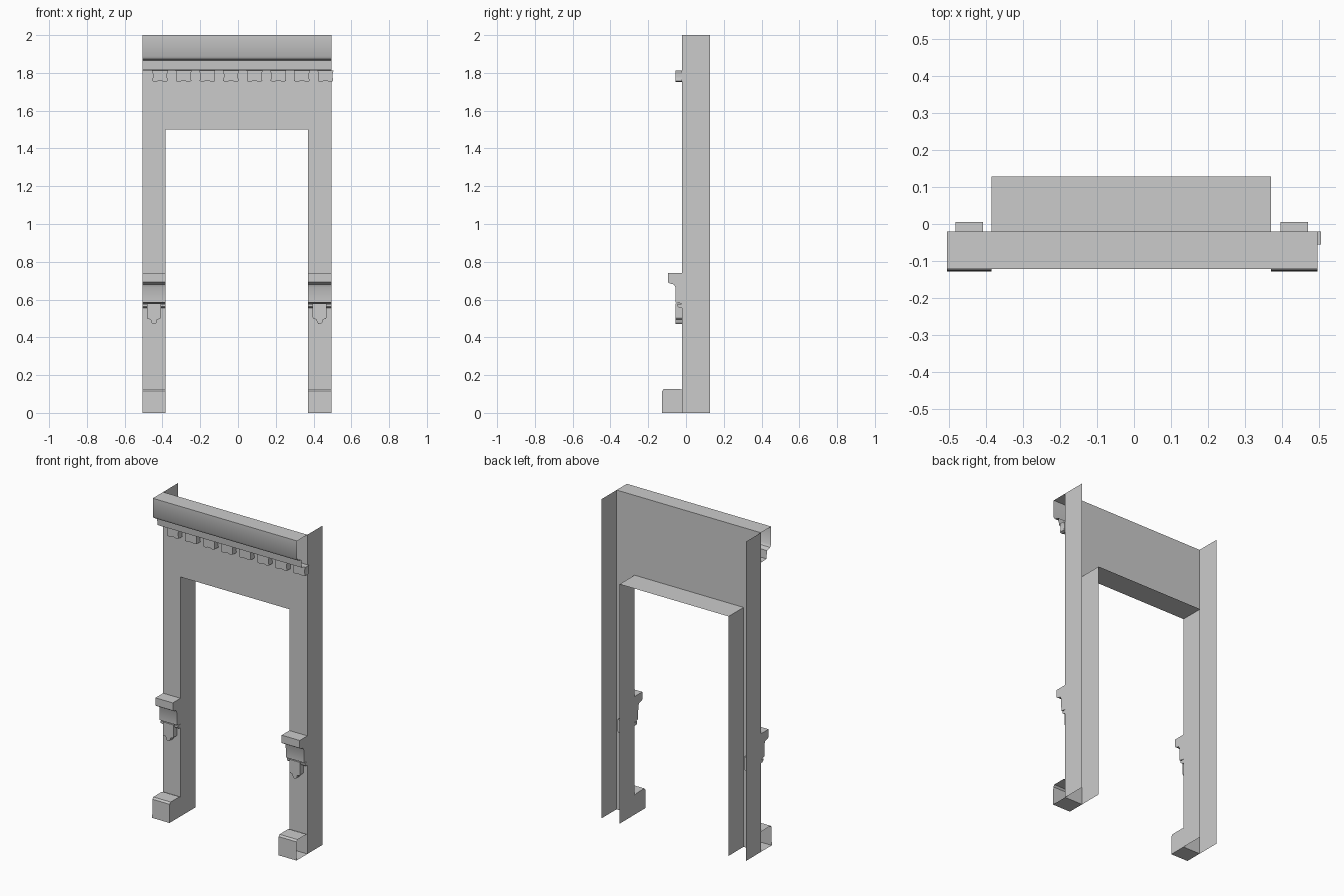
import bpy, bmesh

if "Cube" in bpy.data.objects:
    bpy.data.objects.remove(bpy.data.objects["Cube"])

L, R = -0.505, 0.495            # outer edges of the frame
IL, IR = -0.385, 0.37           # edges of the opening
FRONT, BACK, TOP, HEAD = -0.02, 0.128, 2.0, 1.5


def make(name, faces, smooth=False):
    """Build one mesh object from a list of polygons."""
    bm = bmesh.new()
    for f in faces:
        bm.faces.new([bm.verts.new(p) for p in f])
    bmesh.ops.remove_doubles(bm, verts=bm.verts, dist=1e-5)
    bmesh.ops.recalc_face_normals(bm, faces=bm.faces)
    me = bpy.data.meshes.new(name)
    bm.to_mesh(me)
    bm.free()
    ob = bpy.data.objects.new(name, me)
    bpy.context.collection.objects.link(ob)
    if smooth:
        bpy.context.view_layer.objects.active = ob
        ob.select_set(True)
        bpy.ops.object.shade_smooth_by_angle(angle=0.6)
        ob.select_set(False)
    return ob


def moulding(name, prof, x0, x1, caps=(), smooth=False):
    """Run an open (y, z) profile along x, capping the listed ends."""
    faces = [[(x0, *a), (x1, *a), (x1, *b), (x0, *b)] for a, b in zip(prof, prof[1:])]
    faces += [[(x, *p) for p in prof] for x in caps]
    return make(name, faces, smooth)


def plaque(name, outline, cx, y0, y1):
    """Extrude a closed (x, z) outline along y."""
    pts = [(cx + x, z) for x, z in outline]
    faces = [[(x, y, z) for x, z in pts] for y in (y0, y1)]
    faces += [[(a[0], y0, a[1]), (b[0], y0, b[1]), (b[0], y1, b[1]), (a[0], y1, a[1])]
              for a, b in zip(pts, pts[1:] + pts[:1])]
    return make(name, faces)


def mirrored(half):
    return half + [(-x, z) for x, z in reversed(half) if x]


# Front sheet: two posts and the header
make("front_panel", [
    [(a, FRONT, c), (b, FRONT, c), (b, FRONT, d), (a, FRONT, d)]
    for a, b, c, d in ((L, IL, 0, HEAD), (IR, R, 0, HEAD))
] + [[(L, FRONT, HEAD), (IL, FRONT, HEAD), (IR, FRONT, HEAD), (R, FRONT, HEAD),
      (R, FRONT, TOP), (L, FRONT, TOP)]])

# Outer side sheets, and the lining of the opening
for name, x in (("outer_side_left", L), ("outer_side_right", R)):
    make(name, [[(x, FRONT, 0), (x, BACK, 0), (x, BACK, TOP), (x, FRONT, TOP)]])
path = [(IL, 0), (IL, HEAD), (IR, HEAD), (IR, 0)]
make("opening_lining", [
    [(a[0], FRONT, a[1]), (b[0], FRONT, b[1]), (b[0], BACK, b[1]), (a[0], BACK, a[1])]
    for a, b in zip(path, path[1:])])

# Cornice with open ends
moulding("cornice", [(FRONT, TOP), (-0.122, TOP), (-0.122, 1.888), (-0.112, 1.873),
                     (-0.08, 1.865), (-0.076, 1.815), (FRONT, 1.812)], L, R, smooth=True)

# Row of dentils with hollowed undersides
dentil = mirrored([(0.041, 1.812), (0.037, 1.795), (0.037, 1.775), (0.041, 1.757),
                   (0.022, 1.753), (0.012, 1.752)])
dentil = mirrored([(0.042, 1.812), (0.038, 1.795), (0.038, 1.775), (0.041, 1.757),
                   (0.025, 1.752), (0.01, 1.757)])
for i in range(8):
    plaque(f"dentil_{i + 1}", dentil, -0.413 + i * 0.1252, -0.056, FRONT)

# Each post: base block, bracket, ledge and pendant
base = [(FRONT, 0.122), (-0.035, 0.127), (-0.117, 0.127), (-0.126, 0.116),
        (-0.128, 0), (FRONT, 0)]
bracket = [(FRONT, 0.74), (-0.096, 0.74), (-0.096, 0.692), (-0.088, 0.686),
           (-0.064, 0.68), (-0.056, 0.665), (-0.055, 0.585), (FRONT, 0.578)]
ledge = [(FRONT, 0.578), (-0.045, 0.576), (-0.045, 0.564), (-0.035, 0.556), (FRONT, 0.555)]
pendant = mirrored([(0.037, 0.58), (0.037, 0.505), (0.032, 0.497), (0.018, 0.495),
                    (0.013, 0.478), (0.006, 0.47)])
for side, x0, x1, inner in (("left", L, IL, IL), ("right", IR, R, IR)):
    moulding(f"base_block_{side}", base, x0, x1, (inner,))
    moulding(f"bracket_{side}", bracket, x0, x1, (x0, x1), True)
    moulding(f"ledge_{side}", ledge, x0, x1, (x0, x1))
    plaque(f"pendant_{side}", pendant, (x0 + x1) / 2, -0.056, 0.006)
